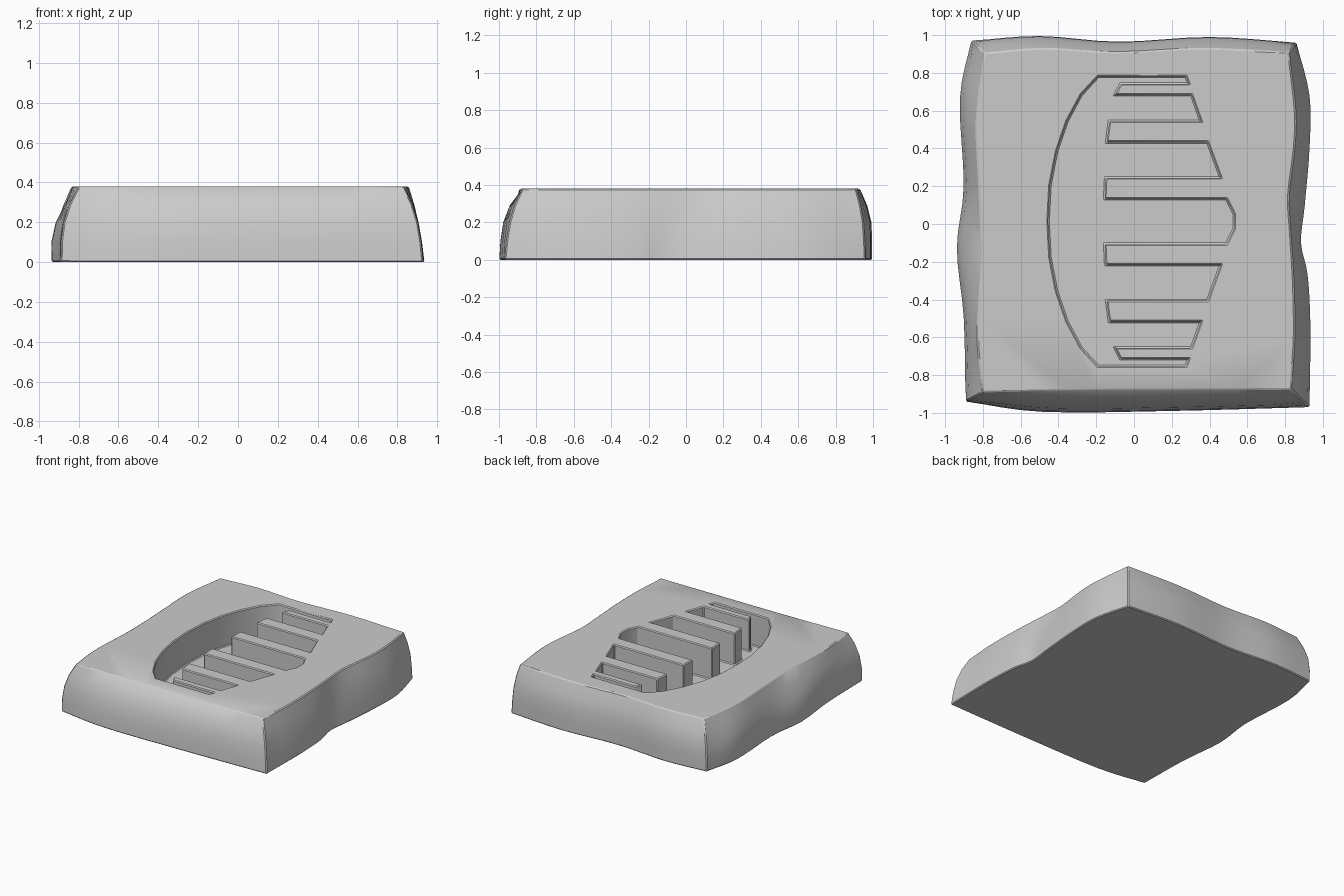
import bpy
import bmesh
from mathutils import Vector

cube = bpy.data.objects.get("Cube")
if cube:
    bpy.data.objects.remove(cube, do_unlink=True)

HEIGHT = 0.38
DEPTH = 0.25
STEPS = 4
LEVELS = (0, 0.1, 0.2, 0.29, HEIGHT)

grey = bpy.data.materials.new("stone_grey")
grey.use_nodes = True
grey.diffuse_color = (0.6, 0.6, 0.6, 1)
grey.node_tree.nodes["Principled BSDF"].inputs["Base Color"].default_value = (0.6, 0.6, 0.6, 1)


def smooth_path(points):
    """Catmull-Rom samples through the points, without the last one."""
    p = [Vector(q) for q in points]
    p = [2 * p[0] - p[1]] + p + [2 * p[-1] - p[-2]]
    out = []
    for a, b, c, d in zip(p, p[1:], p[2:], p[3:]):
        for i in range(STEPS):
            t = i / STEPS
            out.append(0.5 * (2 * b + (c - a) * t + (2 * a - 5 * b + 4 * c - d) * t * t
                              + (3 * b - a - 3 * c + d) * t ** 3))
    return out


def make_object(name, bm):
    bmesh.ops.recalc_face_normals(bm, faces=bm.faces)
    mesh = bpy.data.meshes.new(name)
    bm.to_mesh(mesh)
    bm.free()
    mesh.materials.append(grey)
    obj = bpy.data.objects.new(name, mesh)
    bpy.context.collection.objects.link(obj)
    return obj


# Each side: foot outline, rim outline, and how far out the wall is at each level
SIDES = [
    ([(-.89, -.94), (-.48, -.995), (.2, -.99), (.93, -.97)],
     [(-.8, -.89), (-.2, -.877), (.3, -.875), (.83, -.875)],
     (1, .95, .83, .55, 0)),
    ([(.93, -.97), (.935, -.55), (.92, -.27), (.885, -.1), (.905, .1), (.93, .4), (.93, .68), (.86, .96)],
     [(.83, -.875), (.85, -.6), (.845, -.3), (.83, -.05), (.82, .15), (.85, .4), (.855, .6), (.82, .91)],
     (1, .85, .63, .35, 0)),
    ([(.86, .96), (.4, .99), (-.08, .965), (-.5, .995), (-.86, .97)],
     [(.82, .91), (.35, .93), (-.1, .91), (-.47, .93), (-.79, .905)],
     (1, 1, .95, .6, 0)),
    ([(-.86, .97), (-.92, .66), (-.9, .2), (-.935, -.13), (-.9, -.5), (-.89, -.94)],
     [(-.79, .905), (-.835, .55), (-.82, .15), (-.81, -.2), (-.83, -.6), (-.8, -.89)],
     (1, 1.02, .84, .47, 0)),
]

# Slab body: rings lofted from foot to rim
bm = bmesh.new()
rings = []
for k, z in enumerate(LEVELS):
    ring = []
    for s, (foot, rim, bulge) in enumerate(SIDES):
        for i, (f, r) in enumerate(zip(smooth_path(foot), smooth_path(rim))):
            w = bulge[k] if i else (bulge[k] + SIDES[s - 1][2][k]) / 2
            p = r.lerp(f, w)
            ring.append(bm.verts.new((p.x, p.y, z)))
    rings.append(ring)
for low, high in zip(rings, rings[1:]):
    for i in range(len(low)):
        bm.faces.new((low[i - 1], low[i], high[i], high[i - 1]))
bm.faces.new(rings[0])
bm.faces.new(rings[-1])
slab = make_object("slab_with_slotted_recess", bm)

# Recess outline: curved back, with slots running out between solid bars
half = [(.53, .04), (.49, .12), (-.155, .12), (-.15, .23), (.46, .23), (.39, .42), (-.145, .42),
        (-.13, .53), (.355, .53), (.305, .67), (-.1, .67), (-.07, .728), (.29, .728), (.275, .768),
        (-.19, .768), (-.28, .67), (-.355, .53), (-.41, .37), (-.445, .19), (-.455, 0)]
outline = half + [(x, -y) for x, y in reversed(half[:-1])]
bm = bmesh.new()
floor = bm.faces.new([bm.verts.new((x, y + .014, HEIGHT - DEPTH)) for x, y in outline])
walls = bmesh.ops.extrude_face_region(bm, geom=[floor])["geom"]
bmesh.ops.translate(bm, vec=(0, 0, DEPTH + .1),
                    verts=[v for v in walls if isinstance(v, bmesh.types.BMVert)])
cutter = make_object("recess_cutter", bm)
cutter.hide_render = True

# Cut the recess, then chamfer the hard edges
cut = slab.modifiers.new("recess", 'BOOLEAN')
cut.operation = 'DIFFERENCE'
cut.solver = 'EXACT'
cut.object = cutter
bevel = slab.modifiers.new("chamfer", 'BEVEL')
bevel.width = 0.007
bevel.segments = 1
bevel.limit_method = 'ANGLE'
bevel.angle_limit = 0.65
bpy.ops.object.select_all(action='DESELECT')
slab.select_set(True)
bpy.context.view_layer.objects.active = slab
for name in ("recess", "chamfer"):
    bpy.ops.object.modifier_apply(modifier=name)
bpy.data.objects.remove(cutter, do_unlink=True)
bpy.ops.object.shade_smooth_by_angle(angle=0.5)
